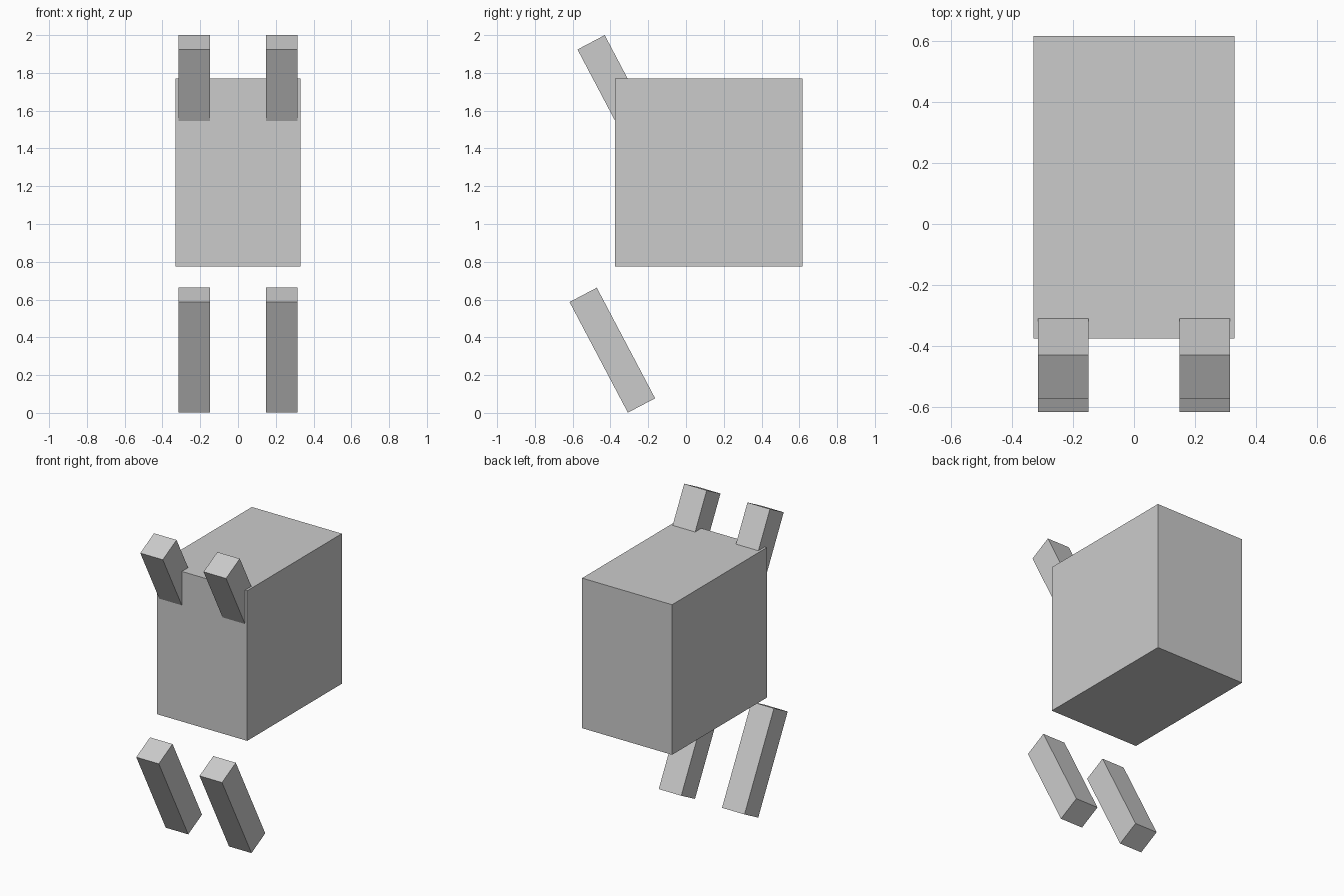
import bpy
from math import radians

if "Cube" in bpy.data.objects:
    bpy.data.objects.remove(bpy.data.objects["Cube"])


def box(name, size, location, tilt=0.0):
    bpy.ops.mesh.primitive_cube_add(size=1, location=location,
                                    rotation=(radians(tilt), 0, 0))
    obj = bpy.context.object
    obj.name = name
    obj.scale = size
    return obj


# Main block
box("body", (0.66, 0.992, 0.995), (0, 0.121, 1.2725))

# Mirrored pairs of tilted limbs: lower ones float free, upper ones sink into the body
LIMB = (0.165, 0.163, 0.662)
for side, x in (("left", -0.232), ("right", 0.232)):
    box(side + "_lower_limb", LIMB, (x, -0.390, 0.332), 27.8)
    box(side + "_upper_limb", LIMB, (x, -0.348, 1.669), 27.8)
